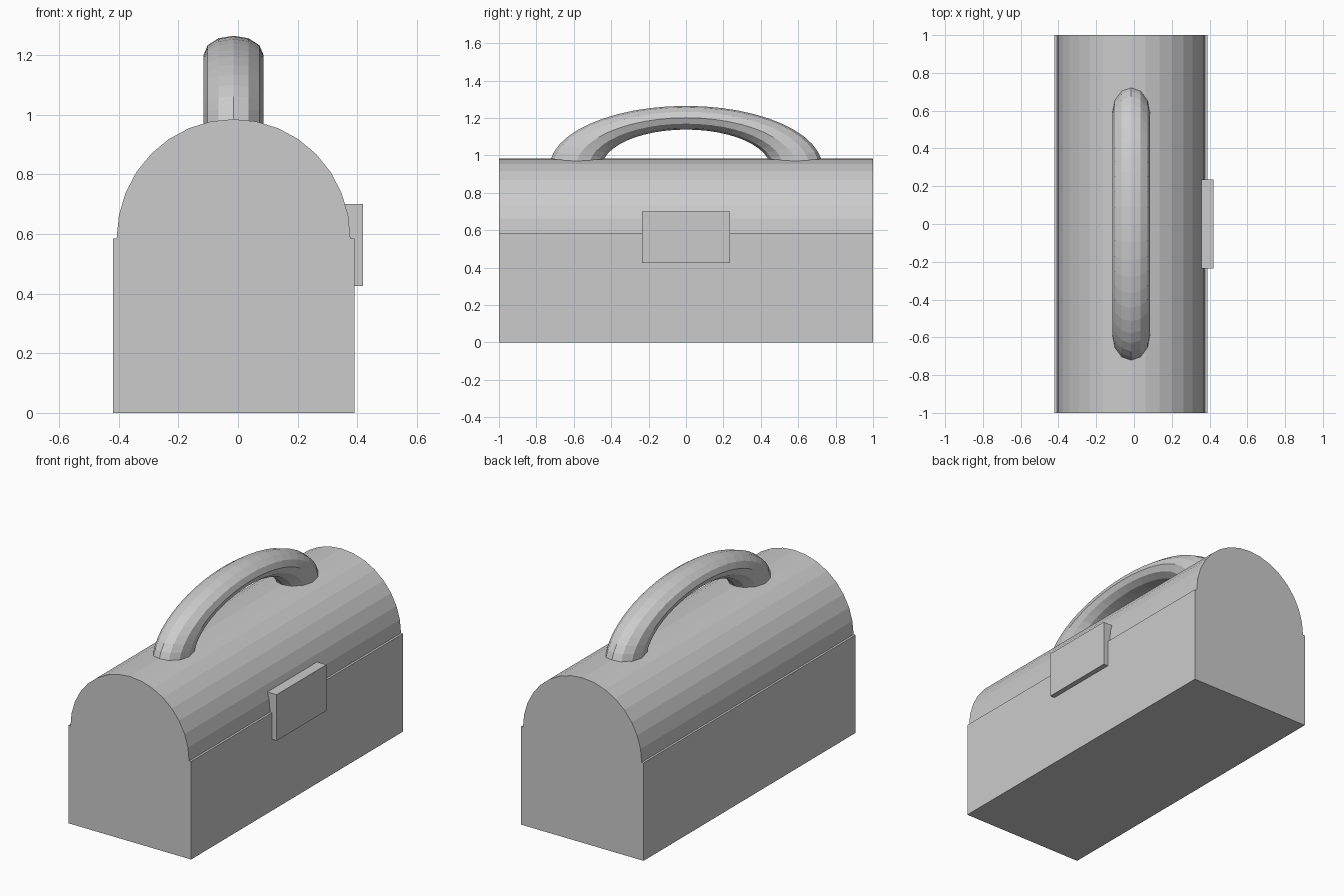
import bpy, bmesh
from math import cos, sin, pi

if "Cube" in bpy.data.objects:
    bpy.data.objects.remove(bpy.data.objects["Cube"])

CX = -0.015  # centre line of the body, shifted by the latch on the right


def add_object(name, bm):
    bmesh.ops.recalc_face_normals(bm, faces=bm.faces)
    mesh = bpy.data.meshes.new(name)
    bm.to_mesh(mesh)
    bm.free()
    obj = bpy.data.objects.new(name, mesh)
    bpy.context.collection.objects.link(obj)
    return obj


def extrude_profile(name, profile, y0, y1):
    """Closed prism from an (x, z) outline, running along y."""
    bm = bmesh.new()
    face = bm.faces.new([bm.verts.new((x, y0, z)) for x, z in profile])
    new = bmesh.ops.extrude_face_region(bm, geom=[face])["geom"]
    verts = [v for v in new if isinstance(v, bmesh.types.BMVert)]
    bmesh.ops.translate(bm, verts=verts, vec=(0, y1 - y0, 0))
    return add_object(name, bm)


def rectangle(x0, x1, z0, z1):
    return [(x0, z0), (x1, z0), (x1, z1), (x0, z1)]


# Box body
extrude_profile("box_body", rectangle(-0.42, 0.39, 0, 0.585), -1, 1)

# Barrel lid
SEGMENTS = 16
arc = [(CX + 0.392 * cos(pi * i / SEGMENTS), 0.585 + 0.4 * sin(pi * i / SEGMENTS))
       for i in range(SEGMENTS + 1)]
extrude_profile("barrel_lid", arc, -1, 1)

# Latch plate
extrude_profile("latch", rectangle(0.355, 0.42, 0.425, 0.70), -0.235, 0.235)

# Carry handle: flattened half torus with a twelve-sided section
MAJOR, MINOR = 24, 12
bm = bmesh.new()
rings = []
for i in range(MAJOR + 1):
    a = pi * i / MAJOR
    ring = []
    for j in range(MINOR):
        b = 2 * pi * j / MINOR
        r = 0.59 + 0.14 * cos(b)
        ring.append(bm.verts.new((CX + 0.1 * sin(b), r * cos(a), 0.935 + 0.452 * r * sin(a))))
    rings.append(ring)
for r0, r1 in zip(rings, rings[1:]):
    for j in range(MINOR):
        k = (j + 1) % MINOR
        bm.faces.new((r0[j], r0[k], r1[k], r1[j]))
bm.faces.new(rings[0])
bm.faces.new(rings[-1])
add_object("carry_handle", bm)
